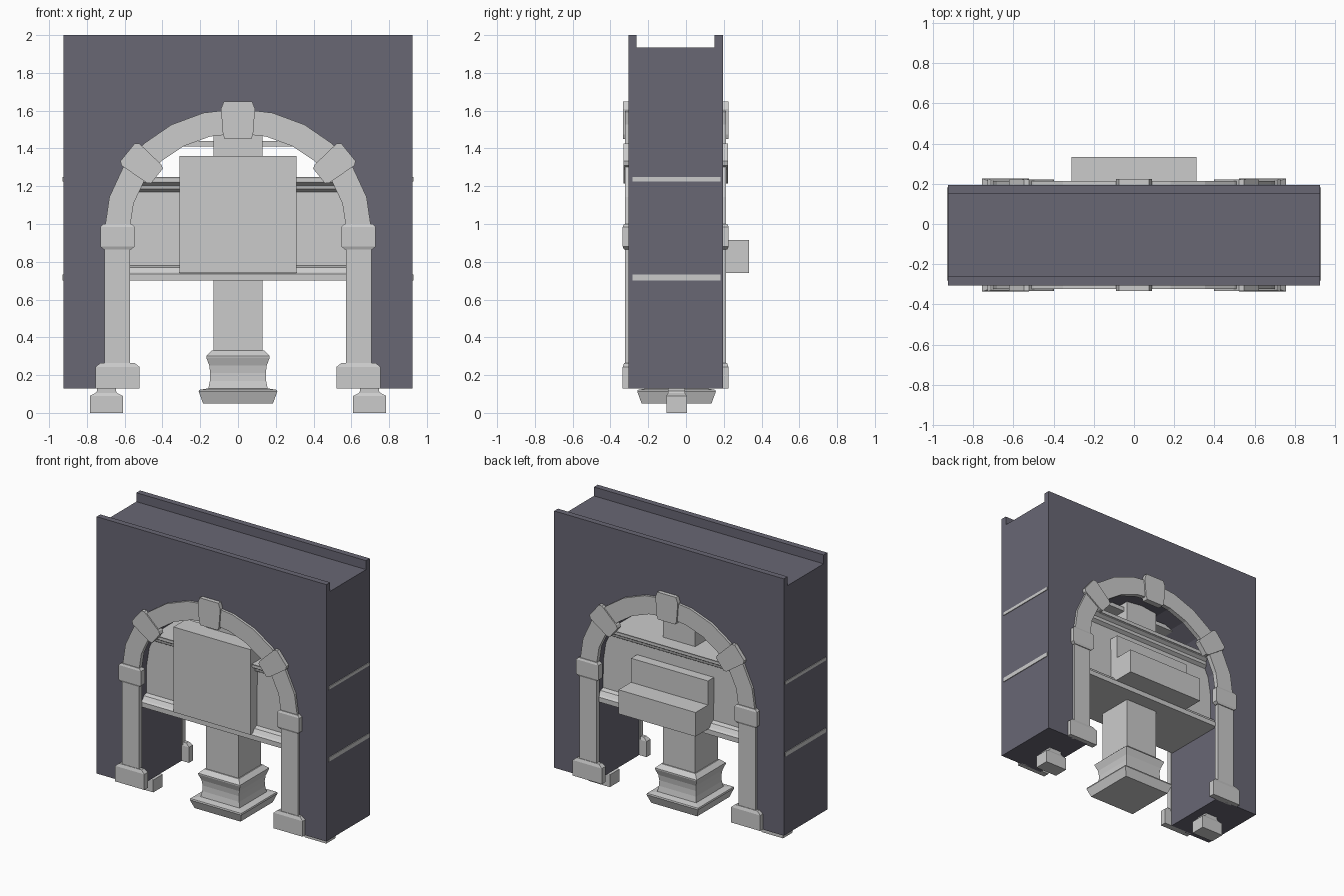
import bpy, bmesh, math

if "Cube" in bpy.data.objects:
    bpy.data.objects.remove(bpy.data.objects["Cube"])

CY = -0.05  # depth centre of the wall

stone = bpy.data.materials.new("wall_violet_grey")
stone.diffuse_color = (0.14, 0.135, 0.175, 1)
stone.use_nodes = True
stone.node_tree.nodes["Principled BSDF"].inputs["Base Color"].default_value = stone.diffuse_color


def finish(name, bm, mat=None):
    bmesh.ops.recalc_face_normals(bm, faces=bm.faces)
    me = bpy.data.meshes.new(name)
    bm.to_mesh(me)
    bm.free()
    ob = bpy.data.objects.new(name, me)
    bpy.context.collection.objects.link(ob)
    if mat:
        me.materials.append(mat)
    return ob


def add_extrusion(bm, points, step):
    """Close an outline of 3D points and sweep it by a vector."""
    face = bm.faces.new([bm.verts.new(p) for p in points])
    ext = bmesh.ops.extrude_face_region(bm, geom=[face], use_keep_orig=True)
    moved = [g for g in ext["geom"] if isinstance(g, bmesh.types.BMVert)]
    bmesh.ops.translate(bm, vec=step, verts=moved)


def prism(name, outline, y0, y1, mat=None):
    """x/z outline swept from y0 to y1."""
    bm = bmesh.new()
    add_extrusion(bm, [(x, y0, z) for x, z in outline], (0, y1 - y0, 0))
    return finish(name, bm, mat)


def box(name, x0, x1, y0, y1, z0, z1, mat=None):
    return prism(name, [(x0, z0), (x1, z0), (x1, z1), (x0, z1)], y0, y1, mat)


def stack(name, x, y, sections):
    """Rectangular rings (z, half width, half depth) joined upwards."""
    bm = bmesh.new()
    rings = [[bm.verts.new((x + sx * hx, y + sy * hy, z))
              for sx, sy in ((-1, -1), (1, -1), (1, 1), (-1, 1))]
             for z, hx, hy in sections]
    for a, b in zip(rings, rings[1:]):
        for i in range(4):
            j = (i + 1) % 4
            bm.faces.new((a[i], a[j], b[j], b[i]))
    bm.faces.new(rings[0])
    bm.faces.new(rings[-1])
    return finish(name, bm)


def arc(a, b, n=12, zc=0.98):
    return [(a * math.cos(math.pi * i / n), zc + b * math.sin(math.pi * i / n))
            for i in range(n + 1)]


# Wall with arched opening, and the two lips along its top
opening = arc(0.58, 0.508)
prism("arched_wall", [(-0.925, 0.13), (-0.925, 1.935), (0.925, 1.935), (0.925, 0.13),
                      (0.58, 0.13)] + opening + [(-0.58, 0.13)], -0.305, 0.195, stone)
box("front_top_lip", -0.925, 0.925, -0.305, -0.262, 1.935, 2.0, stone)
box("back_top_lip", -0.925, 0.925, 0.152, 0.195, 1.935, 2.0, stone)

# Trim around the opening on both faces
for side, y_face, out in (("front", -0.305, -1), ("back", 0.195, 1)):
    y_in = y_face - out * 0.015
    y_trim, y_key = y_face + out * 0.018, y_face + out * 0.024
    band = arc(0.705, 0.63) + arc(0.572, 0.50)[::-1]
    prism(side + "_arch_band", band, y_in, y_trim)
    prism(side + "_keystone", [(-0.07, 1.45), (0.07, 1.45), (0.08, 1.475), (0.09, 1.61),
                               (0.075, 1.648), (-0.075, 1.648), (-0.09, 1.61),
                               (-0.08, 1.475)], y_in, y_key + out * 0.005)
    for sx in (-1, 1):
        box(side + "_column", min(sx * 0.572, sx * 0.708), max(sx * 0.572, sx * 0.708),
            y_in, y_trim, 0.13, 0.99)
        yc = (y_in + y_key) / 2 + out * 0.003
        hd = abs(y_key - y_in) / 2 + 0.003
        stack(side + "_column_base", sx * 0.638, yc,
              [(0.13, 0.117, hd), (0.243, 0.117, hd), (0.265, 0.09, hd - 0.008)])
        stack(side + "_column_capital", sx * 0.638, yc,
              [(0.865, 0.072, hd - 0.006), (0.88, 0.09, hd), (0.985, 0.09, hd),
               (1.0, 0.074, hd - 0.006)])
        # Tilted stone on the shoulder of the arch
        t = math.radians(39)
        stone_shape = [(-0.10, -0.05), (-0.08, -0.062), (0.08, -0.075), (0.10, -0.06),
                       (0.10, 0.06), (0.08, 0.075), (-0.08, 0.062), (-0.10, 0.05)]
        prism(side + "_shoulder_stone",
              [(sx * (0.507 + r * math.cos(t) - w * math.sin(t)),
                1.317 + r * math.sin(t) + w * math.cos(t)) for r, w in stone_shape],
              y_in, y_key + out * 0.003)

# Cross panel with moulded bottom and top edges
half = [(0.235, 0.70), (0.235, 0.735), (0.222, 0.745), (0.205, 0.77), (0.175, 0.78),
        (0.17, 1.17), (0.195, 1.185), (0.20, 1.205), (0.225, 1.22), (0.235, 1.25)]
outline = half + [(-d, z) for d, z in reversed(half)]
bm = bmesh.new()
add_extrusion(bm, [(-0.9, CY + d, z) for d, z in outline], (1.8, 0, 0))
finish("cross_panel", bm)
for z0, z1 in ((0.702, 0.732), (1.226, 1.248)):
    box("through_band", -0.93, 0.93, CY - 0.232, CY + 0.232, z0, z1)
box("upper_tie_bar", -0.35, 0.35, CY - 0.10, CY + 0.10, 1.41, 1.44)

# Sign board in front, stepped box at the back
box("front_board", -0.31, 0.31, -0.30, -0.15, 0.74, 1.36)
box("back_upper_block", -0.31, 0.31, 0.05, 0.19, 0.74, 1.09)
box("back_lower_box", -0.31, 0.31, 0.05, 0.333, 0.74, 0.915)

# Central pillar and its flared foot
box("central_pillar", -0.13, 0.13, CY - 0.13, CY + 0.13, 0.32, 1.53)
foot = [(0.05, 0.185), (0.112, 0.208), (0.122, 0.205), (0.13, 0.157), (0.17, 0.149),
        (0.21, 0.147), (0.25, 0.152), (0.293, 0.168), (0.302, 0.168), (0.33, 0.138)]
stack("pillar_foot", 0, CY, [(z, h, h) for z, h in foot])

# Small feet under the wall ends
for sx in (-1, 1):
    stack("wall_foot", sx * 0.697, CY,
          [(0, 0.087, 0.054), (0.09, 0.087, 0.054), (0.105, 0.058, 0.045),
           (0.115, 0.05, 0.045), (0.135, 0.05, 0.045)])
